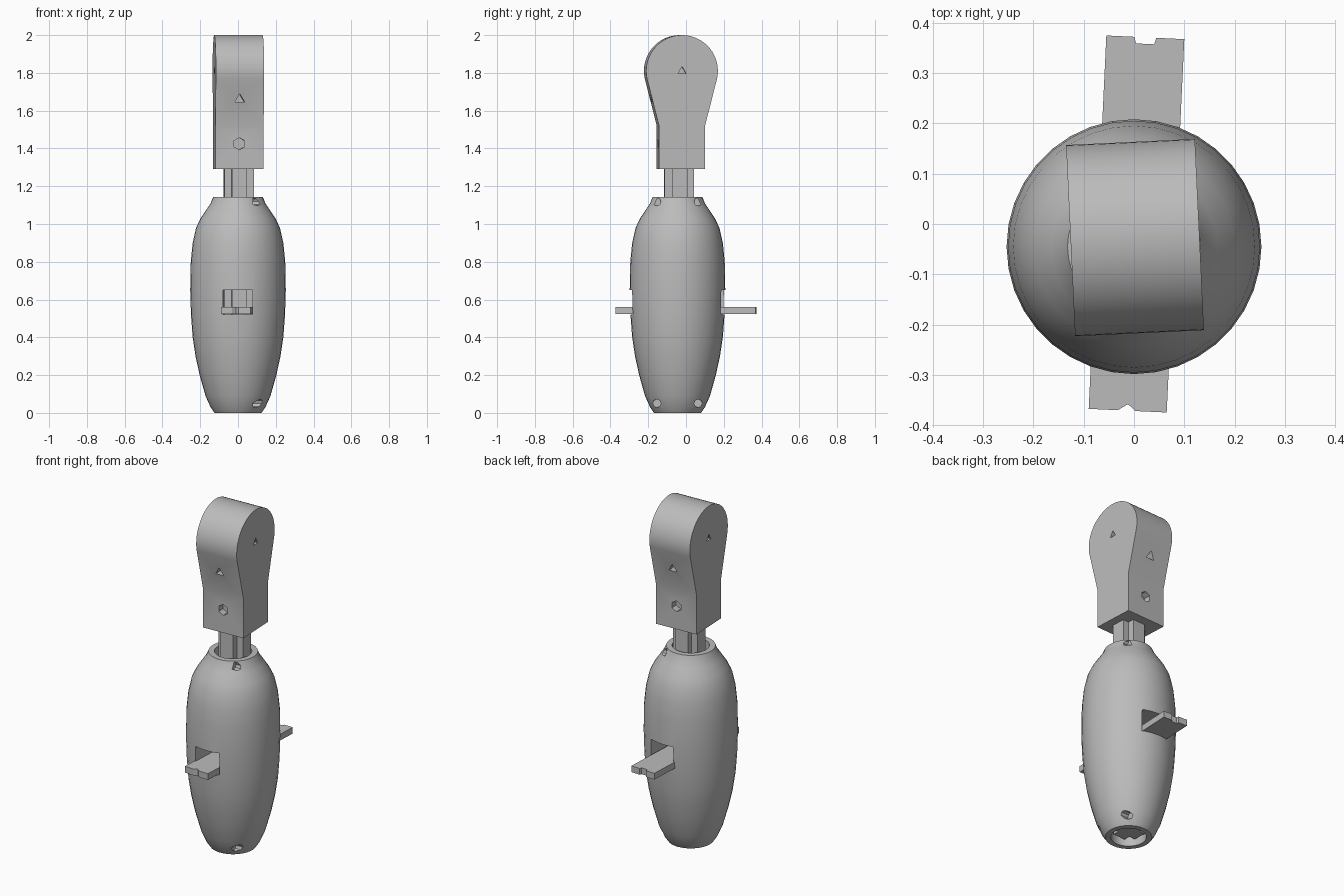
import bpy, bmesh, math
from mathutils import Matrix, Vector

old = bpy.data.objects.get("Cube")
if old:
    bpy.data.objects.remove(old, do_unlink=True)

grey = bpy.data.materials.new("plain grey")
grey.use_nodes = True
colour = (0.5, 0.5, 0.5, 1)
grey.diffuse_color = colour
grey.node_tree.nodes["Principled BSDF"].inputs["Base Color"].default_value = colour

CY = -0.045                     # axis of the handle
TWIST = math.radians(2.7)


def finish(name, bm):
    bmesh.ops.recalc_face_normals(bm, faces=bm.faces)
    mesh = bpy.data.meshes.new(name)
    bm.to_mesh(mesh)
    bm.free()
    obj = bpy.data.objects.new(name, mesh)
    bpy.context.collection.objects.link(obj)
    mesh.materials.append(grey)
    return obj


def prism(name, outline, vector):
    """Extrude a closed 3D outline along a vector."""
    bm = bmesh.new()
    face = bm.faces.new([bm.verts.new(p) for p in outline])
    ext = bmesh.ops.extrude_face_region(bm, geom=[face], use_keep_orig=True)
    moved = [g for g in ext["geom"] if isinstance(g, bmesh.types.BMVert)]
    bmesh.ops.translate(bm, verts=moved, vec=vector)
    return finish(name, bm)


def rod(centre, axis, radius, length, sides):
    """Round or polygonal cutter along an axis."""
    bm = bmesh.new()
    turn = Vector(axis).to_track_quat('Z', 'Y').to_matrix().to_4x4()
    bmesh.ops.create_cone(bm, cap_ends=True, segments=sides, radius1=radius,
                          radius2=radius, depth=length,
                          matrix=Matrix.Translation(centre) @ turn)
    return finish("hole_cutter", bm)


def cut(obj, cutters):
    for c in cutters:
        c.hide_render = True
        mod = obj.modifiers.new("cut", 'BOOLEAN')
        mod.operation = 'DIFFERENCE'
        mod.solver = 'EXACT'
        mod.object = c
        bpy.context.view_layer.objects.active = obj
        bpy.ops.object.modifier_apply(modifier=mod.name)
        bpy.data.objects.remove(c, do_unlink=True)


def smooth(obj, degrees=30):
    bpy.ops.object.select_all(action='DESELECT')
    obj.select_set(True)
    bpy.context.view_layer.objects.active = obj
    bpy.ops.object.shade_smooth_by_angle(angle=math.radians(degrees))


def twist(obj, angle, x, y):
    obj.data.transform(Matrix.Translation((x, y, 0)) @ Matrix.Rotation(angle, 4, 'Z'))


# Barrel-shaped handle with a straight bore
profile = [(0.095, 0), (0.125, 0), (0.145, 0.03), (0.172, 0.09), (0.203, 0.2),
           (0.225, 0.3), (0.24, 0.4), (0.249, 0.52), (0.253, 0.65), (0.25, 0.8),
           (0.24, 0.9), (0.222, 0.98), (0.198, 1.03), (0.165, 1.08),
           (0.145, 1.11), (0.132, 1.142), (0.1, 1.142)]
bm = bmesh.new()
ring = [bm.verts.new((r, 0, z)) for r, z in profile]
edges = [bm.edges.new((ring[i - 1], ring[i])) for i in range(len(ring))]
bmesh.ops.spin(bm, geom=ring + edges, cent=(0, 0, 0), axis=(0, 0, 1),
               angle=math.tau, steps=36, use_merge=True)
bmesh.ops.remove_doubles(bm, verts=bm.verts, dist=0.0005)
handle = finish("handle", bm)
twist(handle, 0, 0, CY)

# Slot through the handle, and screw holes on one side
slot = prism("slot_cutter", [(-0.078, -0.5, 0.52), (0.078, -0.5, 0.52),
                             (0.078, -0.5, 0.65), (-0.078, -0.5, 0.65)], (0, 1, 0))
twist(slot, -TWIST, 0.01, CY)
holes = [rod((0.15, CY + s * 0.11, z), (1, 0, 0), 0.022, 0.14, 8)
         for s in (-1, 1) for z in (0.05, 1.118)]
cut(handle, [slot] + holes)
smooth(handle)

# Cross-shaped shaft
a, b = 0.04, 0.078
quarter = [(a, -b), (a, -a), (b, -a)]
cross = []
for k in range(4):
    turn = Matrix.Rotation(k * math.pi / 2, 2)
    cross += [(turn @ Vector(p)).to_tuple() + (0.03,) for p in quarter]
shaft = prism("shaft", cross, (0, 0, 1.3))
twist(shaft, TWIST, 0.004, -0.037)

# Sliding cross plate with a notch at each end
w, l, n = 0.0775, 0.371, 0.013
plate = prism("cross_plate",
              [(-w, -l, 0.523), (-0.02, -l, 0.523), (0, -l + n, 0.523), (0.015, -l, 0.523),
               (w, -l, 0.523), (w, l, 0.523), (0.022, l, 0.523), (0.018, l - n, 0.523),
               (-0.018, l - n, 0.523), (-0.022, l, 0.523), (-w, l, 0.523)],
              (0, 0, 0.037))
twist(plate, -TWIST, 0.005, 0)

# Teardrop head: rounded top tapering to a square neck
r, zc, neck = 0.19, 1.81, 0.122
lean = math.radians(-12)
arc = [lean + (math.pi - 2 * lean) * i / 32 for i in range(33)]
outline = [(-0.128, -neck, 1.29), (-0.128, neck, 1.29), (-0.128, neck, 1.52)]
outline += [(-0.128, r * math.cos(t), zc + r * math.sin(t)) for t in arc]
outline += [(-0.128, -neck, 1.52)]
head = prism("head", outline, (0.256, 0, 0))
drills = []
for s in (-1, 1):
    drills += [rod((0, s * 0.15, 1.66), (0, s, 0), 0.03, 0.12, 3),
               rod((0, s * 0.12, 1.425), (0, s, 0), 0.032, 0.08, 6),
               rod((s * 0.128, 0, 1.81), (s, 0, 0), 0.024, 0.08, 3)]
cut(head, drills)
twist(head, TWIST, 0.002, -0.027)
smooth(head, 20)
